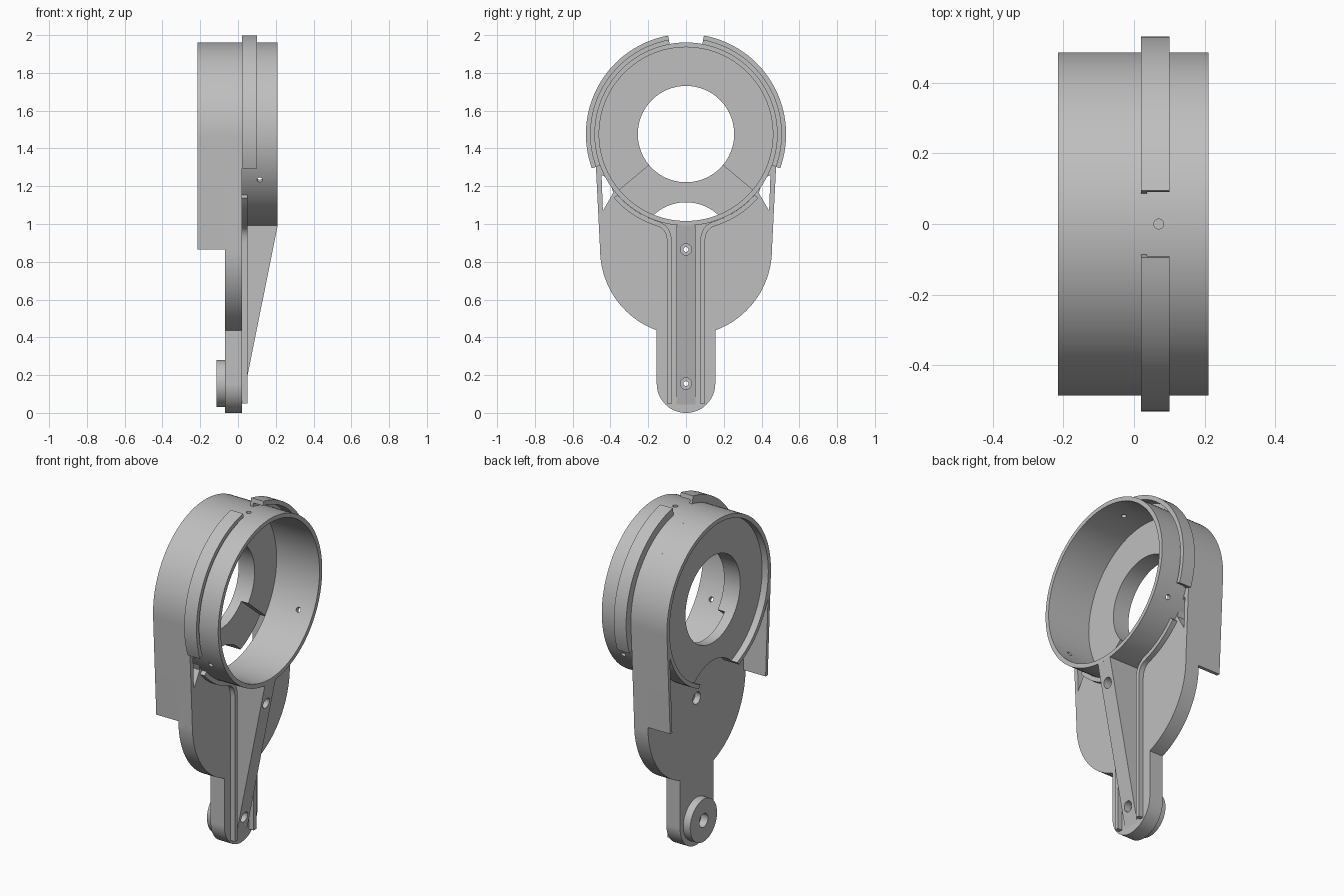
import bpy, bmesh, math
from mathutils import Matrix, Vector

cube = bpy.data.objects.get("Cube")
if cube:
    bpy.data.objects.remove(cube, do_unlink=True)

grey = bpy.data.materials.new("plain grey")
grey.use_nodes = True
grey.diffuse_color = (0.52, 0.52, 0.52, 1)
grey.node_tree.nodes["Principled BSDF"].inputs["Base Color"].default_value = grey.diffuse_color

RING_Z, LOW_Z, BOLT_Z = 1.476, 0.865, 0.155
R_OUT, R_IN, R_LOW = 0.485, 0.46, 0.455
BACK, PLATE_BACK, PLATE_FRONT, FRONT = -0.215, -0.07, 0.02, 0.21


def arc(r, a0, a1, cz=RING_Z, n=None):
    """Points (y, z) on an arc about (0, cz), angles in degrees."""
    n = n or max(3, int(abs(a1 - a0) / 3))
    angles = [math.radians(a0 + (a1 - a0) * i / n) for i in range(n + 1)]
    return [(r * math.cos(a), cz + r * math.sin(a)) for a in angles]


def circle(r, cz, n=96):
    return arc(r, 0, 360, cz, n)[:-1]


def sector(r0, r1, a0, a1):
    return arc(r1, a0, a1) + arc(r0, a1, a0)


def add(name, bm):
    bmesh.ops.recalc_face_normals(bm, faces=bm.faces)
    mesh = bpy.data.meshes.new(name)
    bm.to_mesh(mesh)
    bm.free()
    mesh.materials.append(grey)
    ob = bpy.data.objects.new(name, mesh)
    bpy.context.scene.collection.objects.link(ob)
    return ob


def prism(name, pts, x0, x1):
    """Extrude a (y, z) outline along x."""
    bm = bmesh.new()
    face = bm.faces.new([bm.verts.new((x0, y, z)) for y, z in pts])
    new = bmesh.ops.extrude_face_region(bm, geom=[face])["geom"]
    bmesh.ops.translate(bm, vec=(x1 - x0, 0, 0),
                        verts=[v for v in new if isinstance(v, bmesh.types.BMVert)])
    return add(name, bm)


def cut(ob, *cutters):
    """Subtract the cutters from an object, then discard them."""
    for c in cutters:
        c.hide_render = True
        mod = ob.modifiers.new("cut", "BOOLEAN")
        mod.operation, mod.solver, mod.object = "DIFFERENCE", "EXACT", c
    bpy.context.view_layer.update()
    graph = bpy.context.evaluated_depsgraph_get()
    mesh = bpy.data.meshes.new_from_object(ob.evaluated_get(graph))
    ob.modifiers.clear()
    ob.data = mesh
    for c in cutters:
        bpy.data.objects.remove(c, do_unlink=True)
    return ob


def drill(r, cz, x0=-1, x1=1):
    return prism("cutter", circle(r, cz), x0, x1)


def bolt_holes():
    """Through holes with wider recesses on both faces."""
    holes = []
    for z in (BOLT_Z, LOW_Z):
        holes += [drill(0.013, z), drill(0.03, z, 0.0, 1), drill(0.035, z, -1, -0.035)]
    return holes


# Main ring with three radial screw holes
ring = prism("main_ring", circle(R_OUT, RING_Z), PLATE_BACK, FRONT)
screws = []
for angle, x in ((90, 0.07), (-30, 0.115), (210, 0.115)):
    bm = bmesh.new()
    a = math.radians(angle)
    way = Vector((0, math.cos(a), math.sin(a)))
    spin = way.to_track_quat("Z", "Y").to_matrix().to_4x4()
    place = Matrix.Translation(Vector((x, 0, RING_Z)) + way * R_OUT)
    bmesh.ops.create_cone(bm, cap_ends=True, segments=24, radius1=0.014,
                          radius2=0.014, depth=0.1, matrix=place @ spin)
    screws.append(add("cutter", bm))
cut(ring, drill(R_IN, RING_Z), *screws)

# Hooked flange, in two halves
for side, a0, a1 in (("left", -20, 79.7), ("right", 100.3, 200)):
    prism("flange_band_" + side, sector(0.505, 0.53, a0, a1), PLATE_FRONT, 0.10)
    prism("flange_web_" + side, sector(0.48, 0.51, a0, a1), PLATE_FRONT, 0.037)

# Rear shell, an arch with tapering sides and an open bottom
TILT = math.degrees(math.asin((R_OUT - R_LOW) / (RING_Z - LOW_Z)))


def arch(inset):
    low = R_LOW - inset
    return [(low, LOW_Z)] + arc(R_OUT - inset, -TILT, 180 + TILT) + [(-low, LOW_Z)]


prism("rear_shell", arch(0) + arch(0.02)[::-1], BACK, PLATE_BACK)

# Rear disc: full thickness above, thinner below where the lower circle bites in
prism("rear_disc", sector(0.255, 0.47, -40, 220), -0.175, PLATE_BACK)
prism("rear_disc_rim", sector(R_IN, 0.484, -40, 220), BACK, PLATE_BACK)
cut(prism("rear_disc_lower", sector(0.255, 0.47, 220, 320), -0.175, -0.115), drill(0.25, LOW_Z))
cut(prism("rear_disc_lower_rim_right", sector(R_IN, 0.484, 220, 260), BACK, -0.115), drill(0.25, LOW_Z))
cut(prism("rear_disc_lower_rim_left", sector(R_IN, 0.484, 280, 320), BACK, -0.115), drill(0.25, LOW_Z))

# Back plate with rounded belly and arm
ARM = 0.155
meet = math.degrees(math.acos(ARM / R_LOW))
outline = (arch(0) + arc(R_LOW, 180, 180 + meet, LOW_Z)[1:]
           + arc(ARM, 180, 360, BOLT_Z) + arc(R_LOW, -meet, 0, LOW_Z)[:-1])
plate = prism("back_plate", outline, PLATE_BACK, PLATE_FRONT)
windows = [prism("cutter", [(s * 0.385, 1.165), (s * 0.44, 1.07), (s * 0.447, 1.26), (s * 0.41, 1.24)], -1, 1)
           for s in (1, -1)]
cut(plate, drill(0.47, RING_Z), *windows, *bolt_holes())

# Round boss at the foot of the arm
cut(prism("foot_boss", circle(0.125, BOLT_Z), -0.115, PLATE_BACK),
    drill(0.04, BOLT_Z))

# Tapering central web
bm = bmesh.new()
tri = ((0.015, 0.993), (FRONT, 0.993), (0.015, 0.02))
rows = [[bm.verts.new((x, y, z)) for x, z in tri] for y in (-0.05, 0.05)]
for row in rows:
    bm.faces.new(row)
for i in range(3):
    j = (i + 1) % 3
    bm.faces.new((rows[0][i], rows[0][j], rows[1][j], rows[1][i]))
cut(add("central_web", bm), *bolt_holes())

# Raised ribs that hug the ring and run down the arm
path = [Vector(p) for p in arc(0.498, -41.5, -72)]
start, corner, end = path[-1], Vector((0.0875, 0.985)), Vector((0.0875, 0.90))
for i in range(1, 9):
    t = i / 8
    path.append(start * (1 - t) ** 2 + corner * 2 * t * (1 - t) + end * t * t)
path.append(Vector((0.0875, 0.05)))
edges = ([], [])
for i, p in enumerate(path):
    along = (path[min(i + 1, len(path) - 1)] - path[max(i - 1, 0)]).normalized()
    across = Vector((-along.y, along.x)) * 0.0125
    edges[0].append(p + across)
    edges[1].append(p - across)
for side, s in (("left", 1), ("right", -1)):
    prism("rib_" + side, [(s * p.x, p.y) for p in edges[0] + edges[1][::-1]], PLATE_FRONT - 0.005, 0.05)

# Smooth the curved walls, keep the edges crisp
bpy.ops.object.select_all(action="DESELECT")
for ob in bpy.context.scene.objects:
    if ob.type == "MESH" and grey.name in ob.data.materials:
        ob.select_set(True)
        bpy.context.view_layer.objects.active = ob
bpy.ops.object.shade_smooth_by_angle(angle=math.radians(30))
